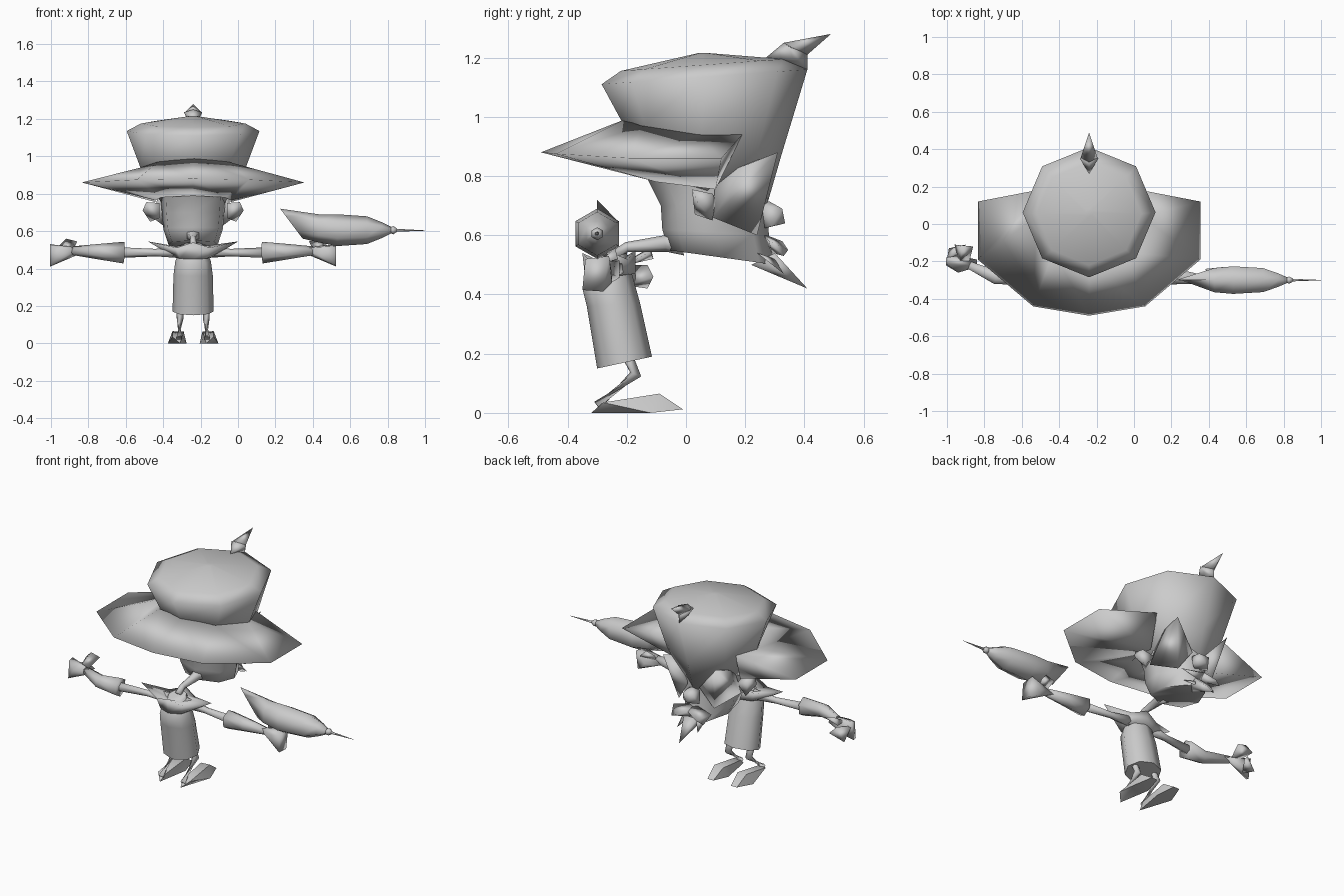
import bpy
import bmesh
from math import sin, cos, pi
from mathutils import Vector

if "Cube" in bpy.data.objects:
    bpy.data.objects.remove(bpy.data.objects["Cube"], do_unlink=True)

CENTRE = -0.24  # the figure stands left of the origin, the long tool reaches right

clay = bpy.data.materials.new("plain grey")
clay.use_nodes = True
GREY = (0.6, 0.6, 0.6, 1)
clay.diffuse_color = GREY
clay.node_tree.nodes["Principled BSDF"].inputs["Base Color"].default_value = GREY


def finish(name, bm, angle):
    """Turn a bmesh into a shaded object with the shared material."""
    bmesh.ops.recalc_face_normals(bm, faces=bm.faces)
    mesh = bpy.data.meshes.new(name)
    bm.to_mesh(mesh)
    bm.free()
    obj = bpy.data.objects.new(name, mesh)
    bpy.context.collection.objects.link(obj)
    obj.location.x = CENTRE
    mesh.materials.append(clay)
    bpy.ops.object.select_all(action="DESELECT")
    obj.select_set(True)
    bpy.context.view_layer.objects.active = obj
    bpy.ops.object.shade_smooth_by_angle(angle=angle * pi / 180)
    return obj


def loft(name, rings, angle=180):
    """Skin a list of equal-length rings and cap both ends."""
    bm = bmesh.new()
    loops = [[bm.verts.new(p) for p in ring] for ring in rings]
    for low, high in zip(loops, loops[1:]):
        count = len(low)
        for i in range(count):
            j = (i + 1) % count
            bm.faces.new((low[i], low[j], high[j], high[i]))
    bm.faces.new(loops[0])
    bm.faces.new(loops[-1])
    return finish(name, bm, angle)


def hull(name, points, angle=180):
    """Small solid wrapped around a few points."""
    bm = bmesh.new()
    verts = [bm.verts.new(p) for p in points]
    result = bmesh.ops.convex_hull(bm, input=verts)
    loose = [v for v in result["geom_interior"] if isinstance(v, bmesh.types.BMVert)]
    bmesh.ops.delete(bm, geom=loose, context="VERTS")
    return finish(name, bm, angle)


def oval(width, y_a, y_b, z_a, z_b, sides=8, pinch=0.0):
    """Tilted ring running from (y_a, z_a) to (y_b, z_b), narrowed at the far end."""
    ring = []
    for k in range(sides):
        a = 2 * pi * k / sides
        t = (1 - cos(a)) / 2
        x = width * sin(a) * (1 - pinch * t)
        ring.append((x, y_a + (y_b - y_a) * t, z_a + (z_b - z_a) * t))
    return ring


def tube(name, path, sides=6):
    """Skin rings along a path of (x, y, z, radius)."""
    points = [Vector(p[:3]) for p in path]
    rings = []
    for i, p in enumerate(points):
        axis = (points[min(i + 1, len(points) - 1)] - points[max(i - 1, 0)]).normalized()
        helper = Vector((0, 0, 1)) if abs(axis.z) < 0.8 else Vector((0, 1, 0))
        side = axis.cross(helper).normalized()
        up = side.cross(axis)
        spokes = [2 * pi * k / sides for k in range(sides)]
        rings.append([p + path[i][3] * (up * cos(a) + side * sin(a)) for a in spokes])
    return loft(name, rings)


def flip(points, s):
    return [(p[0] * s, *p[1:]) for p in points]


def both(points):
    return list(points) + flip(points, -1)


# hat: crown running down into the brow
loft("hat_crown", [
    oval(.2, -.12, .27, .78, .69, pinch=.4),
    oval(.28, -.22, .325, .99, .88),
    oval(.355, -.285, .41, 1.11, 1.16),
    oval(.28, -.22, .33, 1.155, 1.195),
    oval(.02, .04, .08, 1.215, 1.215),
])

# hat: wedge-shaped brim, open over the face
brim_half = [
    [(0, -.21, .99), (0, -.49, .88), (0, -.13, .79)],
    [(.19, -.15, .97), (.3, -.44, .875), (.17, -.1, .78)],
    [(.28, .04, .94), (.595, -.19, .86), (.2, .02, .765)],
    [(.23, .19, .94), (.595, .12, .86), (.2, .1, .755)],
]
loft("hat_brim", [flip(s, -1) for s in brim_half[:0:-1]] + brim_half)

# hat: curled tip
hull("hat_tip_base", both([(.05, .35, 1.235), (.03, .36, 1.2)]) +
     [(0, .27, 1.2), (0, .33, 1.25), (0, .41, 1.16), (0, .41, 1.215)])
hull("hat_tip_point", both([(.045, .355, 1.235)]) + [(0, .33, 1.25), (0, .41, 1.21), (0, .49, 1.28)])

# head
loft("head", [
    oval(.175, -.06, .3, .55, .5, pinch=.5),
    oval(.205, -.08, .28, .62, .6, pinch=.45),
    oval(.215, -.085, .275, .7, .7, pinch=.45),
    oval(.22, -.13, .29, .79, .79, pinch=.4),
], 75)
tube("neck", [(0, -.24, .53, .02), (0, -.2, .56, .017), (0, -.07, .572, .028), (0, -.02, .585, .055)])

for s, side in ((1, "left"), (-1, "right")):
    # cheek and brow wing
    hull(side + "_brow", flip([
        (.2, .09, .66), (.04, .27, .72), (.18, .31, .88),
        (.19, .21, .84), (.12, .24, .6), (.16, .1, .8)], s))
    # ear
    hull(side + "_ear", flip([
        (.18, .03, .67), (.18, .03, .75), (.25, .02, .755), (.27, .04, .71),
        (.23, .09, .65), (.25, .09, .74), (.18, .1, .72)], s))
    # moustache half
    hull(side + "_moustache", flip([
        (0, .26, .605), (0, .325, .58), (0, .29, .54),
        (.07, .345, .55), (.13, .28, .58), (.11, .33, .53)], s))
    # side tuft of the beard
    hull(side + "_beard_tuft", flip([
        (.01, .26, .53), (.08, .24, .54), (.04, .3, .52), (.07, .33, .47)], s))

hull("nose", both([(.035, .26, .7), (.055, .29, .63), (.035, .325, .69)]) +
     [(0, .25, .62), (0, .335, .64), (0, .28, .715)])
hull("beard", both([(.05, .27, .51), (.045, .3, .54)]) + [(0, .22, .5), (0, .41, .42)])

# torso and pointed collar
loft("torso", [
    oval(.11, -.3, -.115, .15, .19),
    oval(.105, -.335, -.155, .36, .37),
    oval(.095, -.35, -.18, .42, .46),
    oval(.055, -.3, -.2, .51, .54),
], 75)
loft("collar", [
    oval(.1, -.34, -.17, .45, .47),
    [(x * (2.1 if abs(x) > .1 else 1.1), y, z - (.03 if .03 < abs(x) < .1 else 0))
     for x, y, z in oval(.115, -.35, -.17, .54, .55)],
    oval(.05, -.28, -.21, .5, .52),
])

for s, side in ((1, "left"), (-1, "right")):
    # the empty hand swings a little towards the face
    swing = 0 if s > 0 else .08
    tube(side + "_arm", flip([(.06, -.24, .49, .035), (.2, -.25, .485, .02), (.38, -.27, .485, .028)], s))
    tube(side + "_cuff", flip([(.37, -.275, .485, .058), (.5, -.285, .49, .042),
                               (.64, -.3 + swing, .495, .024)], s))
    hull(side + "_palm", flip([
        (.6, -.31 + swing, .51), (.6, -.27 + swing, .48), (.7, -.34 + swing, .5),
        (.765, -.34 + 1.6 * swing, .52), (.765, -.26 + swing, .53), (.7, -.25 + swing, .47),
        (.765, -.35 + 1.6 * swing, .415), (.765, -.28 + swing, .41), (.72, -.25 + swing, .44)], s))
    hull(side + "_thumb", flip([
        (.64, -.28 + swing, .5), (.69, -.3 + swing, .5), (.68, -.24 + 1.5 * swing, .56),
        (.62, -.24 + 1.5 * swing, .545), (.72, -.23 + 1.5 * swing, .52)], s))
    if s < 0:
        hull("right_fingers", flip([
            (.72, -.2, .43), (.76, -.19, .5), (.75, -.13, .42),
            (.66, -.11, .46), (.7, -.13, .5)], s))

    # thin bent leg and long shoe
    tube(side + "_leg", flip([(.07, -.22, .24, .022), (.07, -.17, .13, .02), (.075, -.3, .025, .016)], s))
    hull(side + "_shoe", flip([
        (.07, -.32, 0), (.11, -.28, .035), (.06, -.28, .035), (.035, -.12, 0), (.135, -.12, 0),
        (.05, -.09, .062), (.11, -.09, .065), (.06, -.01, .012), (.1, -.01, .012)], s), 60)

# folded parasol held along the arm, its mouth flattened into a thin slanted blade
reach = -CENTRE
spokes = [k * pi / 3 for k in range(6)]
rings = [[(.285 + reach - .06 * cos(a), -.3 + .002 * sin(a), .64 + .08 * cos(a)) for a in spokes]]
for x, z, radius in [(.43, .615, .075), (.53, .605, .085), (.69, .605, .074), (.77, .605, .042), (.83, .605, .012)]:
    rings.append([(x + reach, -.3 + radius * sin(a), z + radius * cos(a)) for a in spokes])
loft("parasol_canopy", rings)
tube("parasol_collar", [(.81 + reach, -.3, .605, .014), (.83 + reach, -.3, .605, .022), (.85 + reach, -.3, .605, .009)])
tube("parasol_spike", [(.82 + reach, -.3, .605, .009), (1 + reach, -.3, .603, .001)])
